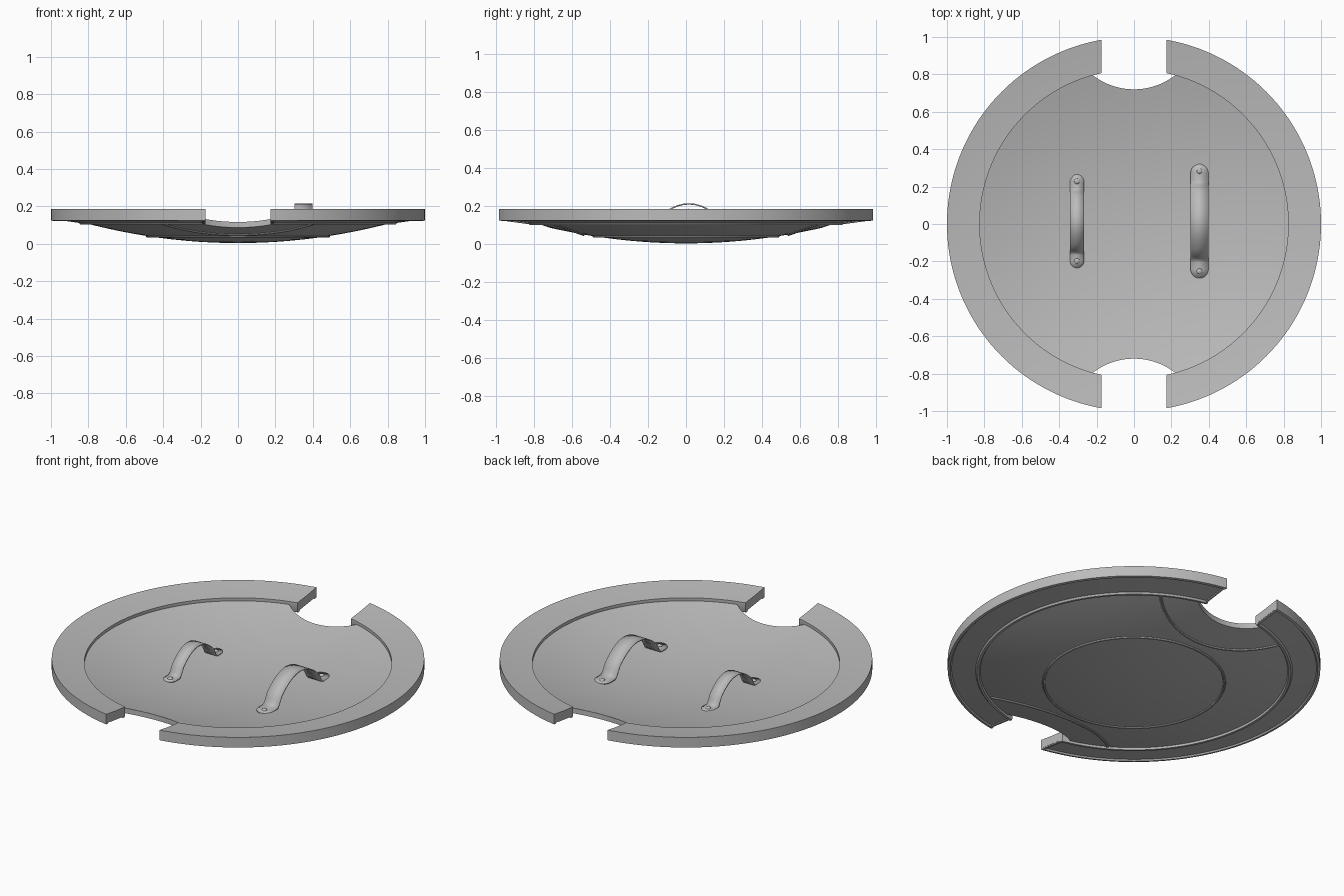
import bpy, bmesh, math
from math import sin, cos, pi, sqrt, asin

cube = bpy.data.objects.get("Cube")
if cube:
    bpy.data.objects.remove(cube, do_unlink=True)

steel = bpy.data.materials.new("grey steel")
steel.use_nodes = True
steel.diffuse_color = (0.5, 0.5, 0.5, 1)
steel.node_tree.nodes["Principled BSDF"].inputs["Base Color"].default_value = (0.5, 0.5, 0.5, 1)

THICK = 0.03
GAP = 0.175          # half width of the rim gaps
RIM_IN, DISC_R = 0.825, 0.84


def dome(r):
    """Height of the underside of the dished plate."""
    return 0.004 + 0.16 * r * r


def grid_object(name, rows, loop_rows=False, loop_cols=True, caps=False):
    """Skin a grid of points into a smooth-shaded mesh object."""
    bm = bmesh.new()
    vs = [[bm.verts.new(p) for p in row] for row in rows]
    n, m = len(vs), len(vs[0])
    for i in range(n if loop_rows else n - 1):
        for j in range(m if loop_cols else m - 1):
            a, b = vs[i], vs[(i + 1) % n]
            k = (j + 1) % m
            bm.faces.new((a[j], b[j], b[k], a[k]))
    if caps:
        bm.faces.new(vs[0])
        bm.faces.new(vs[-1])
    bmesh.ops.remove_doubles(bm, verts=bm.verts, dist=1e-5)
    bmesh.ops.recalc_face_normals(bm, faces=bm.faces)
    me = bpy.data.meshes.new(name)
    bm.to_mesh(me)
    bm.free()
    return finish(bpy.data.objects.new(name, me), link=True)


def finish(ob, link=False):
    if link:
        bpy.context.collection.objects.link(ob)
    ob.data.materials.append(steel)
    bpy.ops.object.select_all(action='DESELECT')
    ob.select_set(True)
    bpy.context.view_layer.objects.active = ob
    bpy.ops.object.shade_smooth_by_angle(angle=math.radians(35))
    return ob


def rib(name, path, radius=0.008, closed=False):
    """Round bead along a path of points."""
    rows, n = [], len(path)
    for i, (x, y, z) in enumerate(path):
        a = path[(i - 1) % n] if closed or i else path[0]
        b = path[(i + 1) % n] if closed or i < n - 1 else path[-1]
        dx, dy = b[0] - a[0], b[1] - a[1]
        d = math.hypot(dx, dy)
        ring = [2 * pi * k / 8 for k in range(8)]
        rows.append([(x - dy / d * radius * cos(t), y + dx / d * radius * cos(t),
                      z + radius * sin(t)) for t in ring])
    return grid_object(name, rows, loop_rows=closed, caps=not closed)


# Dished plate with a round bite at front and back
def plate_radius(t, bite=0.36, centre=1.08):
    disc = bite ** 2 - (centre * cos(t)) ** 2
    if disc <= 0:
        return DISC_R
    return min(DISC_R, centre * abs(sin(t)) - sqrt(disc))


rows = []
for i in range(288):
    t = 2 * pi * i / 288
    radii = [plate_radius(t) * k / 12 for k in range(13)]
    section = [(r, dome(r)) for r in radii]
    section += [(r, dome(r) + THICK) for r in reversed(radii)]
    rows.append([(r * cos(t), r * sin(t), z) for r, z in section])
grid_object("dished_plate", rows, loop_rows=True, loop_cols=False)

# Two rim halves with straight cut ends
RIM = [(RIM_IN, 0.161), (0.91, 0.171), (1, 0.185), (1, 0.125), (0.986, 0.122), (0.979, 0.13),
       (0.85, 0.112), (0.843, 0.102), (0.83, 0.102), (RIM_IN, 0.11)]
for side, name in ((1, "left_rim"), (-1, "right_rim")):
    rows = []
    for i in range(97):
        f = 2 * i / 96 - 1
        row = []
        for r, z in RIM:
            t = f * (pi / 2 - asin(GAP / r))
            row.append((side * r * cos(t), r * sin(t), z))
        rows.append(row)
    grid_object(name, rows, caps=True)
    # Raised edge under each cut end
    for end in (1, -1):
        x = GAP + 0.009
        path = [(side * x, end * sqrt(r * r - x * x), z)
                for r, z in ((0.84, 0.112), (0.98, 0.131))]
        rib(name + "_end_bead", path)

# Beads on the underside
N = 96
rib("centre_bead", [(0.485 * cos(2 * pi * i / N), 0.485 * sin(2 * pi * i / N), dome(0.485))
                    for i in range(N)], closed=True)
for end, name in ((-1, "front_bead"), (1, "back_bead")):
    path = []
    for i in range(41):
        t = (i / 20 - 1) * pi / 4
        x, y = 0.58 * sin(t), 1.12 - 0.58 * cos(t)
        path.append((x, end * y, dome(math.hypot(x, y))))
    rib(name, path)


# Strap handles: flat rounded tabs, bent up into an arch
def handle(name, x, y, half, width, base, rise):
    w = width / 2
    side = [(half - w + w * sin(a * pi / 16), 0, w * cos(a * pi / 16)) for a in range(8, -1, -1)]
    side[0] = (half, 0, 0.15 * w)
    arch = [(0.72, 0), (0.68, 0.03), (0.645, 0.11), (0.61, 0.24), (0.56, 0.42)]
    side += [(half * u, rise * v, w) for u, v in arch]
    side += [(half * u, rise * (1 - 1.85 * u * u), w) for u in (0.48, 0.4, 0.3, 0.2, 0.1)]
    full = side + [(0, rise, w)] + [(-u, v, s) for u, v, s in reversed(side)]
    rows = [[(x - s, y + u, base + v), (x + s, y + u, base + v)] for u, v, s in full]
    strap = grid_object(name, rows, loop_cols=False)
    mod = strap.modifiers.new("thickness", 'SOLIDIFY')
    mod.thickness = 0.007
    mod.offset = 0
    # Rivets
    for end in (1, -1):
        bpy.ops.mesh.primitive_uv_sphere_add(segments=20, ring_count=10, radius=0.015,
                                             location=(x, y + end * (half - 0.037), base + 0.003))
        dot = bpy.context.object
        dot.name = name + "_rivet"
        dot.scale.z = 0.6
        finish(dot)


handle("large_handle", 0.35, 0.015, 0.305, 0.095, 0.069, 0.143)
handle("small_handle", -0.305, 0.015, 0.25, 0.074, 0.058, 0.125)
